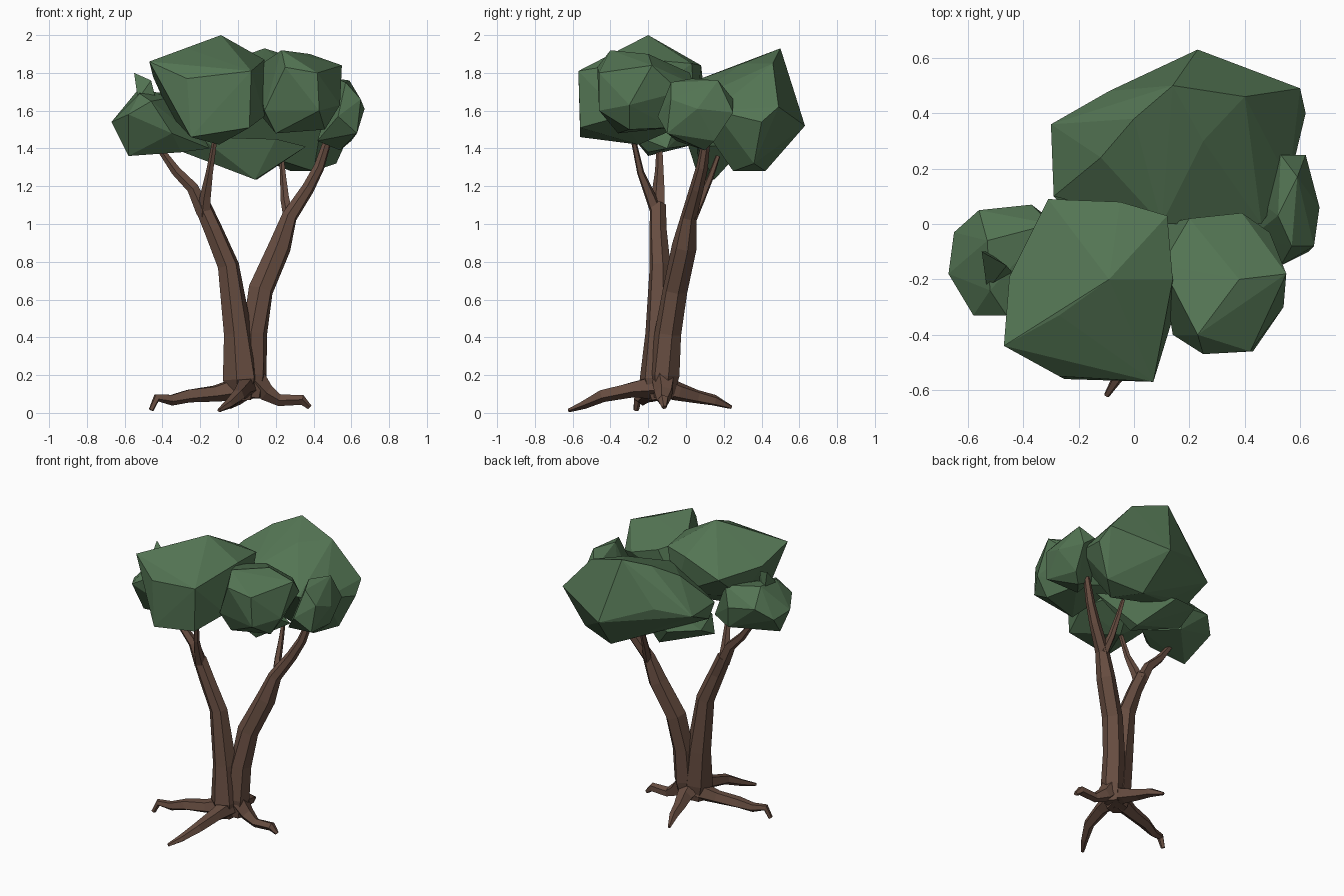
import bpy, bmesh, math, random
from mathutils import Vector

random.seed(4)


def material(name, rgb):
    m = bpy.data.materials.new(name)
    m.diffuse_color = (*rgb, 1)
    return m


bark = material("brown bark", (0.135, 0.074, 0.052))
leaf = material("leaf green", (0.088, 0.178, 0.088))


def finish(bm, name, mat):
    bmesh.ops.recalc_face_normals(bm, faces=bm.faces)
    mesh = bpy.data.meshes.new(name)
    bm.to_mesh(mesh)
    bm.free()
    mesh.materials.append(mat)
    ob = bpy.data.objects.new(name, mesh)
    bpy.context.collection.objects.link(ob)


def limb(name, path, sides=6):
    """Faceted tube along (x, y, z, radius) stations."""
    pts = [Vector(p[:3]) for p in path]
    span = pts[-1] - pts[0]
    k = min(range(3), key=lambda i: abs(span[i]))
    ref = Vector([float(i == k) for i in range(3)])
    bm = bmesh.new()
    rings = []
    for i, p in enumerate(pts):
        t = (pts[min(i + 1, len(pts) - 1)] - pts[max(i - 1, 0)]).normalized()
        u = t.cross(ref).normalized()
        v = t.cross(u)
        ring = []
        for s in range(sides):
            a = 2 * math.pi * s / sides + 0.3
            r = path[i][3] * random.uniform(0.95, 1.15)
            ring.append(bm.verts.new(p + r * (math.cos(a) * u + math.sin(a) * v)))
        rings.append(ring)
    for a, b in zip(rings, rings[1:]):
        for s in range(sides):
            n = (s + 1) % sides
            bm.faces.new((a[s], a[n], b[n], b[s]))
    bm.faces.new(rings[0])
    bm.faces.new(rings[-1])
    finish(bm, name, bark)


def clump(name, corners):
    """Faceted leaf mass: the hull round a few corner points."""
    bm = bmesh.new()
    for c in corners:
        bm.verts.new(c)
    res = bmesh.ops.convex_hull(bm, input=bm.verts[:])
    inner = [g for g in res["geom_interior"] if isinstance(g, bmesh.types.BMVert)]
    bmesh.ops.delete(bm, geom=inner, context='VERTS')
    finish(bm, name, leaf)


# Two leaning trunks
limb("left_trunk", [(0.02, -0.14, 0.07, 0.06), (0.015, -0.15, 0.18, 0.088), (-0.005, -0.145, 0.42, 0.074),
                    (-0.05, -0.14, 0.78, 0.054), (-0.13, -0.15, 0.97, 0.046), (-0.19, -0.15, 1.1, 0.042)])
limb("right_trunk", [(0.07, -0.12, 0.08, 0.05), (0.08, -0.115, 0.2, 0.074), (0.085, -0.095, 0.42, 0.068),
                     (0.125, -0.06, 0.65, 0.064), (0.22, -0.01, 0.88, 0.06), (0.27, 0.015, 1.04, 0.042),
                     (0.37, 0.055, 1.19, 0.034), (0.43, 0.085, 1.3, 0.028), (0.48, 0.11, 1.46, 0.02)])
# Branches into the leaves
limb("left_branch", [(-0.18, -0.15, 1.06, 0.04), (-0.24, -0.145, 1.19, 0.034),
                     (-0.33, -0.14, 1.28, 0.025), (-0.43, -0.14, 1.42, 0.016)], 5)
limb("front_branch", [(-0.18, -0.15, 1.05, 0.036), (-0.17, -0.19, 1.15, 0.028),
                      (-0.15, -0.24, 1.27, 0.02), (-0.12, -0.28, 1.45, 0.013)], 5)
limb("back_branch", [(0.27, 0.03, 1.03, 0.03), (0.25, 0.08, 1.13, 0.022),
                     (0.24, 0.13, 1.25, 0.016), (0.23, 0.17, 1.36, 0.012)], 5)
# Spreading roots
limb("left_root", [(0.0, -0.14, 0.13, 0.06), (-0.12, -0.17, 0.105, 0.042), (-0.26, -0.2, 0.09, 0.036),
                   (-0.35, -0.23, 0.07, 0.028), (-0.43, -0.255, 0.08, 0.022), (-0.46, -0.265, 0.015, 0.014)], 5)
limb("right_root", [(0.09, -0.12, 0.17, 0.06), (0.15, -0.115, 0.105, 0.046), (0.22, -0.12, 0.065, 0.03),
                    (0.34, -0.12, 0.07, 0.028), (0.38, -0.115, 0.03, 0.013)], 5)
limb("front_root", [(0.04, -0.15, 0.14, 0.065), (0.03, -0.28, 0.125, 0.042), (0.0, -0.44, 0.09, 0.034),
                    (-0.05, -0.54, 0.045, 0.022), (-0.1, -0.62, 0.013, 0.01)], 5)
limb("back_root", [(0.05, -0.12, 0.14, 0.065), (0.04, -0.04, 0.11, 0.048), (0.01, 0.06, 0.085, 0.036),
                   (-0.01, 0.15, 0.065, 0.029), (-0.04, 0.24, 0.03, 0.009)], 5)
# Leaf clumps
clump("front_leaves", [(-0.09, -0.2, 2), (-0.27, -0.33, 1.93), (-0.31, 0.09, 1.75), (-0.05, 0.08, 1.84),
                       (0.12, 0.03, 1.85), (0.14, -0.2, 1.87), (0.07, -0.57, 1.81), (-0.27, -0.55, 1.77),
                       (-0.47, -0.44, 1.86), (-0.45, -0.19, 1.78), (0.14, -0.34, 1.57), (0.06, -0.56, 1.51),
                       (-0.25, -0.56, 1.46), (-0.1, -0.25, 1.42), (0.05, 0.05, 1.55), (-0.36, -0.1, 1.58)])
clump("front_right_leaves", [(0.23, -0.4, 1.92), (0.2, 0.02, 1.8), (0.38, -0.2, 1.9), (0.39, 0.04, 1.74),
                             (0.49, -0.03, 1.7), (0.55, -0.18, 1.84), (0.54, -0.3, 1.63), (0.42, -0.46, 1.8),
                             (0.25, -0.47, 1.83), (0.14, -0.4, 1.6), (0.1, -0.15, 1.83), (0.46, -0.3, 1.5),
                             (0.2, -0.36, 1.48), (0.4, -0.08, 1.51), (0.1, 0, 1.6), (0.43, -0.46, 1.6)])
clump("back_leaves", [(0.14, 0.5, 1.93), (0.4, 0.46, 1.85), (0, 0.38, 1.88), (0.25, 0.3, 1.85),
                      (-0.12, 0.24, 1.79), (0.23, 0.63, 1.52), (0.6, 0.49, 1.62), (0.62, 0.4, 1.54),
                      (0.56, 0.15, 1.6), (0.46, 0, 1.64), (-0.29, 0.1, 1.6), (-0.3, 0.36, 1.6),
                      (-0.09, 0.48, 1.64), (-0.28, 0.15, 1.5), (-0.05, 0.3, 1.42), (0.52, 0.36, 1.32),
                      (0.28, 0.42, 1.28), (0.4, 0.25, 1.28), (0.1, 0, 1.74)])
clump("low_back_leaves", [(-0.29, 0.1, 1.38), (-0.29, 0.25, 1.46), (0.09, 0.07, 1.235), (0.1, 0.15, 1.235),
                          (0.36, 0.06, 1.41), (0.2, 0, 1.45), (-0.2, 0, 1.46), (-0.08, 0.32, 1.42)])
clump("left_leaves", [(-0.67, -0.18, 1.54), (-0.65, -0.03, 1.52), (-0.56, 0.05, 1.6), (-0.37, 0.07, 1.57),
                      (-0.53, -0.06, 1.71), (-0.52, -0.24, 1.69), (-0.58, -0.33, 1.58), (-0.46, -0.33, 1.65),
                      (-0.58, -0.2, 1.36), (-0.35, -0.3, 1.48), (-0.3, -0.2, 1.38), (-0.15, -0.1, 1.4),
                      (-0.35, 0.04, 1.42), (-0.3, 0, 1.68)])
clump("left_leaf_tip", [(-0.55, -0.1, 1.8), (-0.46, -0.15, 1.76), (-0.53, -0.24, 1.66),
                        (-0.53, -0.1, 1.66), (-0.42, -0.2, 1.6)])
clump("right_leaves", [(0.57, -0.08, 1.75), (0.59, 0.17, 1.76), (0.52, 0.03, 1.77), (0.53, 0.25, 1.66),
                       (0.62, 0.25, 1.59), (0.67, 0.06, 1.61), (0.65, -0.08, 1.66), (0.63, -0.1, 1.48),
                       (0.53, -0.15, 1.57), (0.48, 0.1, 1.6), (0.54, 0.1, 1.39), (0.42, -0.05, 1.44),
                       (0.6, 0.15, 1.44), (0.43, 0.1, 1.45)])
